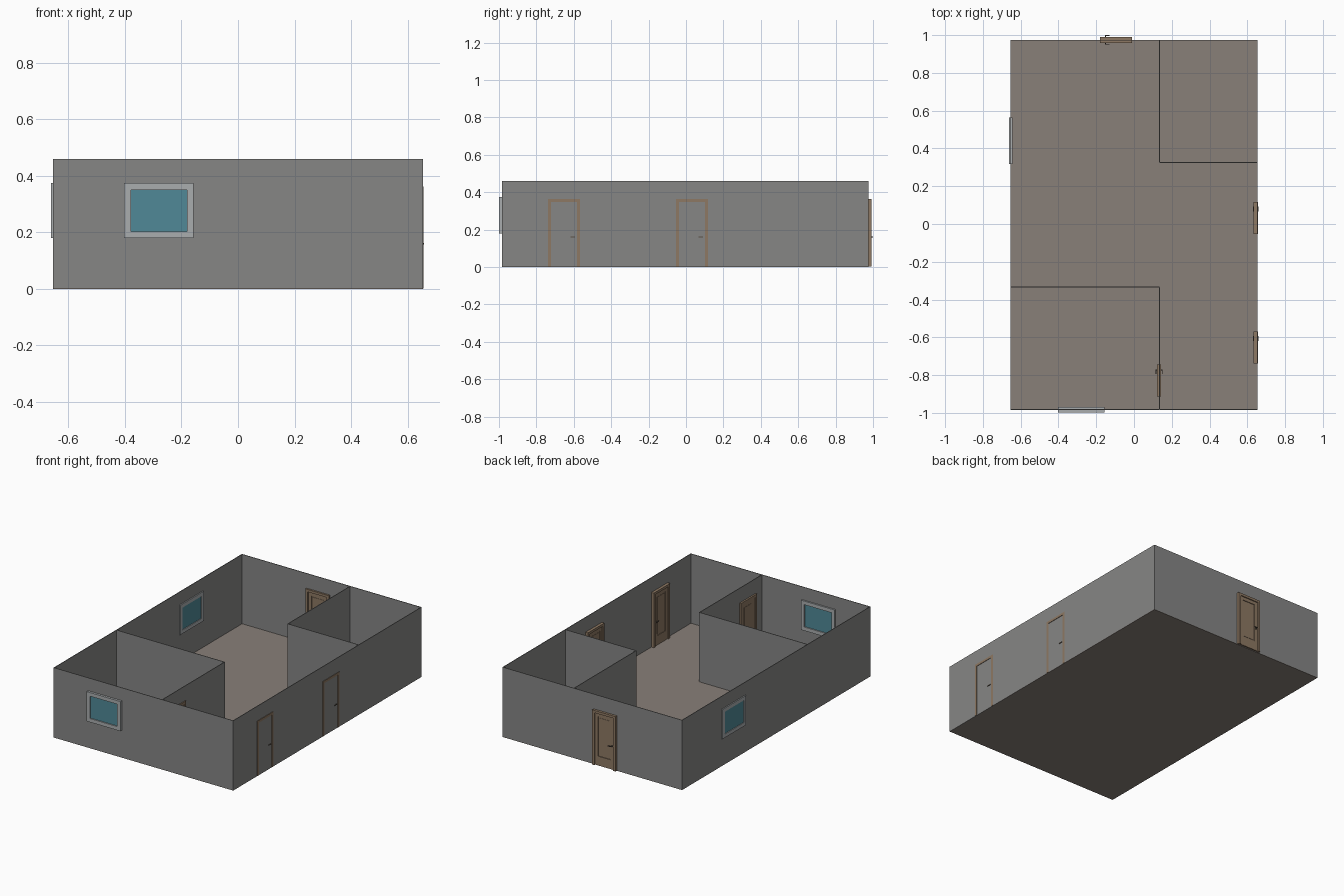
import bpy, bmesh
from math import radians
from mathutils import Matrix, Vector

if "Cube" in bpy.data.objects:
    bpy.data.objects.remove(bpy.data.objects["Cube"])


def material(name, rgb):
    m = bpy.data.materials.new(name)
    m.diffuse_color = (*rgb, 1)
    m.use_nodes = True
    m.node_tree.nodes["Principled BSDF"].inputs["Base Color"].default_value = m.diffuse_color
    return m


WALL = material("wall_grey", (0.24, 0.24, 0.235))
FLOOR = material("floor_taupe", (0.25, 0.215, 0.19))
WOOD = material("door_wood", (0.27, 0.19, 0.125))
METAL = material("handle_dark", (0.1, 0.08, 0.06))
FRAME = material("window_frame", (0.4, 0.42, 0.43))
GLASS = material("window_glass", (0.08, 0.25, 0.31))


def boxes(name, spans, mat, place=Matrix()):
    """One object from boxes given as (x0, x1, y0, y1, z0, z1)."""
    bm = bmesh.new()
    for x0, x1, y0, y1, z0, z1 in spans:
        size = Matrix.Diagonal((x1 - x0, y1 - y0, z1 - z0, 1))
        mid = Matrix.Translation(((x0 + x1) / 2, (y0 + y1) / 2, (z0 + z1) / 2))
        bmesh.ops.create_cube(bm, size=1, matrix=mid @ size)
    me = bpy.data.meshes.new(name)
    bm.to_mesh(me)
    bm.free()
    me.materials.append(mat)
    ob = bpy.data.objects.new(name, me)
    ob.matrix_world = place
    bpy.context.collection.objects.link(ob)
    return ob


def ring(w, z0, z1, b, d, sill=True):
    """Rectangular frame: half width w, border b, half depth d."""
    low = z0 + b if sill else z0
    parts = [(-w, -w + b, -d, d, z0, z1), (w - b, w, -d, d, z0, z1),
             (-w + b, w - b, -d, d, z1 - b, z1)]
    if sill:
        parts.append((-w + b, w - b, -d, d, z0, low))
    return parts


def placed(x, y, turn):
    return Matrix.Translation((x, y, 0)) @ Matrix.Rotation(radians(turn), 4, 'Z')


def door(name, x, y, turn, d, reach, side):
    """Door with casing, panelled leaf and a lever handle on both faces."""
    at = placed(x, y, turn)
    boxes(name + "_casing", ring(0.085, 0.002, 0.363, 0.016, d, False), WOOD, at)
    leaf = [(-0.069, 0.069, -d * 0.3, d * 0.3, 0.004, 0.347)]
    # stiles and rails around the sunk panel, then the raised centre
    e = d * 0.58
    leaf += [(-0.069, -0.046, -e, e, 0.004, 0.347), (0.046, 0.069, -e, e, 0.004, 0.347),
             (-0.046, 0.046, -e, e, 0.325, 0.347), (-0.046, 0.046, -e, e, 0.004, 0.065)]
    leaf.append((-0.038, 0.038, -d * 0.42, d * 0.42, 0.073, 0.317))
    boxes(name + "_leaf", leaf, WOOD, at)
    # handle: rose, spindle, lever
    bm = bmesh.new()
    hx = side * 0.057
    for r, h in ((0.006, e + 0.002), (0.0025, reach - 0.001)):
        m = Matrix.Translation((hx, 0, 0.16)) @ Matrix.Rotation(radians(90), 4, 'X')
        bmesh.ops.create_cone(bm, cap_ends=True, segments=12, radius1=r, radius2=r,
                              depth=2 * h, matrix=m)
    for s in (-1, 1):
        m = (Matrix.Translation((hx - side * 0.01, s * (reach - 0.002), 0.16))
             @ Matrix.Diagonal((0.025, 0.004, 0.005, 1)))
        bmesh.ops.create_cube(bm, size=1, matrix=m)
    me = bpy.data.meshes.new(name + "_handle")
    bm.to_mesh(me)
    bm.free()
    me.materials.append(METAL)
    ob = bpy.data.objects.new(name + "_handle", me)
    ob.matrix_world = at
    bpy.context.collection.objects.link(ob)


def window(name, x, y, turn, d):
    """Framed window standing proud of both wall faces."""
    at = placed(x, y, turn)
    boxes(name + "_frame", ring(0.123, 0.18, 0.375, 0.024, d), FRAME, at)
    boxes(name + "_glass", [(-0.099, 0.099, -d * 0.5, d * 0.5, 0.204, 0.351)], GLASS, at)


# floor and walls
X, Y0, Y1, H, T = 0.654, -0.984, 0.975, 0.46, 0.004
boxes("floor", [(-X, X, Y0, Y1, 0, 0.003)], FLOOR)
boxes("outer_walls", [(-X, X, Y0, Y0 + T, 0, H), (-X, X, Y1 - T, Y1, 0, H),
                      (-X, -X + T, Y0, Y1, 0, H), (X - T, X, Y0, Y1, 0, H)], WALL)
P = 0.135
boxes("back_room_walls", [(P - 0.002, P + 0.002, 0.325, Y1, 0, H),
                          (P, X, 0.323, 0.327, 0, H)], WALL)
boxes("front_room_walls", [(P - 0.002, P + 0.002, Y0, -0.333, 0, H),
                           (-X, P, -0.335, -0.331, 0, H)], WALL)

# doors
door("back_door", -0.095, 0.975, 0, 0.016, 0.025, -1)
door("inner_door", 0.133, -0.829, 90, 0.011, 0.019, 1)
door("right_door_rear", 0.6445, 0.032, 90, 0.0125, 0.0145, 1)
door("right_door_front", 0.6445, -0.653, 90, 0.0125, 0.0145, 1)

# windows
window("front_window", -0.28, -0.9845, 0, 0.0145)
window("left_window", -0.652, 0.441, 90, 0.009)
